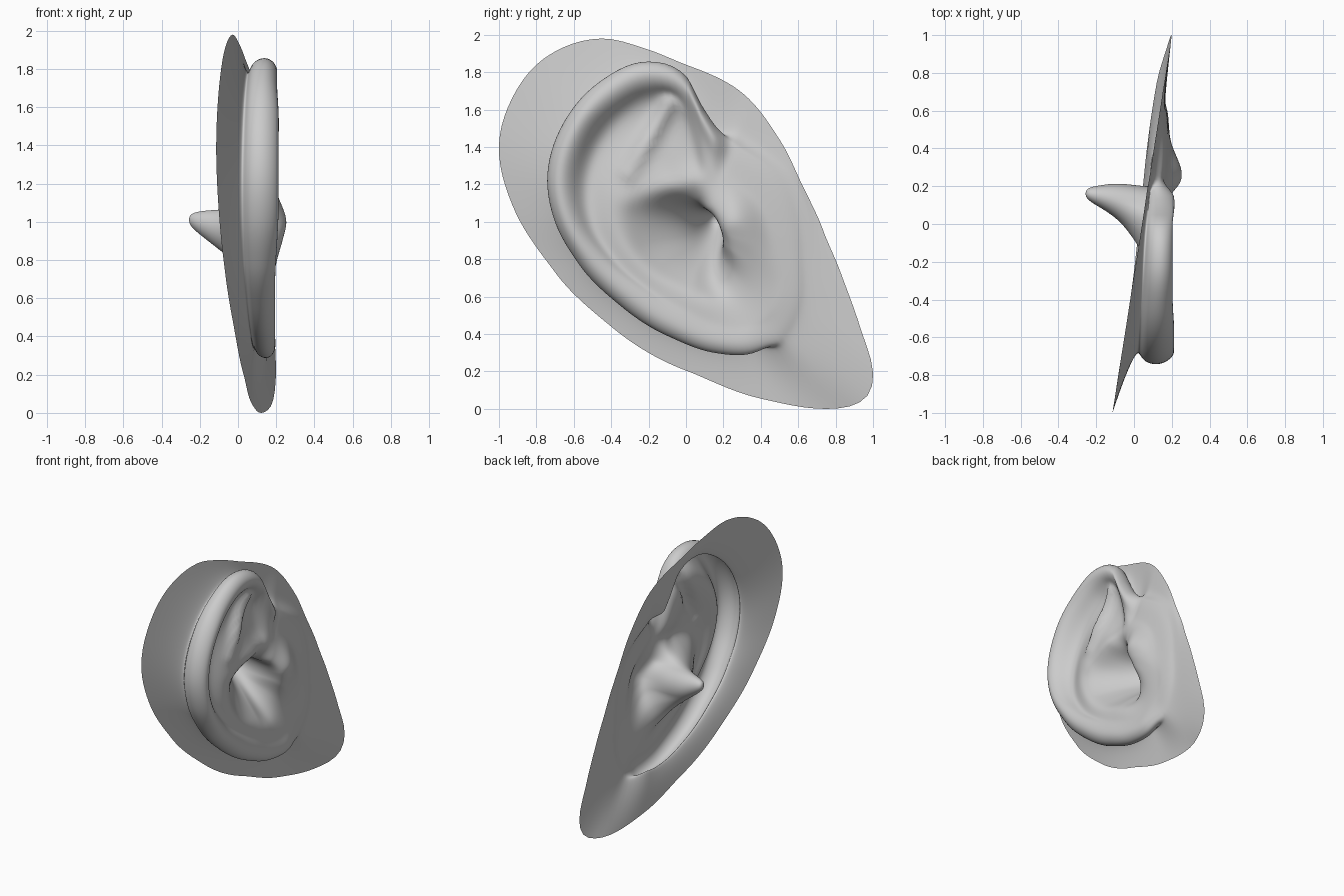
import bpy, bmesh, math
from mathutils import Vector

if "Cube" in bpy.data.objects:
    bpy.data.objects.remove(bpy.data.objects["Cube"])

N = 144              # samples around each contour
STEPS = 6            # rows between neighbouring contours
C = (0.08, 0.96)     # polar centre (y, z)
ANG = [2 * math.pi * i / N for i in range(N)]


def contour(pts, c=C):
    """Resample (y, z, x) points by angle with a periodic Hermite curve on 1/r."""
    k = sorted((math.atan2(z - c[1], y - c[0]) % (2 * math.pi),
                1 / math.hypot(y - c[0], z - c[1]), x) for y, z, x in pts)
    t = 2 * math.pi
    k = ([(a - t, r, x) for a, r, x in k[-2:]] + k
         + [(a + t, r, x) for a, r, x in k[:3]])
    out = []
    for a in ANG:
        i = max(j for j in range(1, len(k) - 2) if k[j][0] <= a)
        p0, p1, p2, p3 = k[i - 1:i + 3]
        h = p2[0] - p1[0]
        u = (a - p1[0]) / h
        val = []
        for d in (1, 2):
            m1 = (p2[d] - p0[d]) / (p2[0] - p0[0]) * h
            m2 = (p3[d] - p1[d]) / (p3[0] - p1[0]) * h
            val.append((2*u**3 - 3*u*u + 1) * p1[d] + (u**3 - 2*u*u + u) * m1
                       + (3*u*u - 2*u**3) * p2[d] + (u**3 - u*u) * m2)
        r = 1 / val[0]
        out.append(Vector((val[1], c[0] + r * math.cos(a), c[1] + r * math.sin(a))))
    return out


def oval(x, y, z, ry, rz):
    return [Vector((x, y + ry * math.cos(a), z + rz * math.sin(a))) for a in ANG]


def smooth(a, b, v):
    t = min(1, max(0, (v - a) / (b - a)))
    return t * t * (3 - 2 * t)


def front(a):
    """1 where the ear melts into the cheek, 0 where the rim stands free."""
    d = math.degrees(a)
    d = d - 360 if d > 180 else d
    return smooth(-69, -51, d) * (1 - smooth(68, 84, d))


def offset(ring, scale, inset, x_back, x_front):
    """Scale / inset a contour towards the centre and give it a new depth."""
    out = []
    for a, p in zip(ANG, ring):
        w = front(a)
        r = math.hypot(p.y - C[0], p.z - C[1])
        r = r * (scale + w * (1.0 - scale) * 2) - inset
        y, z = C[0] + r * math.cos(a), C[1] + r * math.sin(a)
        out.append(Vector((x_back(p) * (1 - w) + x_front(p) * w, y, z)))
    return out


# surrounding skin sheet
edge = [(-.45, 1.98), (-.75, 1.88), (-.94, 1.64), (-1, 1.37), (-.92, 1.07), (-.7, .73),
        (-.4, .44), (0, .205), (.4, .055), (.75, 0), (.95, .05), (1, .2), (.93, .44),
        (.83, .72), (.735, .95), (.62, 1.2), (.5, 1.44), (.3, 1.69), (0, 1.84), (-.2, 1.92)]
sheet = contour([(y, z, .043 + .157 * y - .04 * smooth(.35, 0, z) * smooth(1.05, .8, y))
                 for y, z in edge])

# outer ear outline
ear = contour([(-.2, 1.855, .14), (-.45, 1.755, .13), (-.65, 1.535, .12), (-.74, 1.25, .12),
               (-.7, 1, .12), (-.57, .77, .12), (-.35, .55, .12), (-.1, .39, .13),
               (.15, .3, .14), (.32, .29, .15), (.43, .325, .16), (.53, .37, .16),
               (.62, .55, .17), (.62, .85, .17), (.52, 1.2, .165), (.3, 1.38, .155),
               (.17, 1.5, .135), (.08, 1.63, .135), (0, 1.78, .14)])

# rim: crease behind the ear, back wall, outside, crest, inner lip
crease = offset(ear, .89, 0, lambda p: .07 + .06 * p.y, lambda p: .06 + .17 * p.y)
back = offset(ear, .98, 0, lambda p: .08 + .06 * p.y, lambda p: p.x - .005)
outside = offset(ear, 1.02, 0, lambda p: p.x + .015, lambda p: p.x)
crest = offset(ear, 1, .055,
               lambda p: .235 - .03 * smooth(1.1, .6, p.z) - .015 * smooth(1.6, 1.8, p.z),
               lambda p: p.x + .01)
lip = offset(ear, 1, .143, lambda p: .185, lambda p: p.x + .015)
skin = [s.lerp(c, .58) - Vector((.012 * (1 - front(a)), 0, 0))
        for a, s, c in zip(ANG, sheet, crease)]

# groove inside the rim
groove = contour([(-.02, 1.62, .12), (-.18, 1.66, .09), (-.34, 1.57, .07), (-.47, 1.41, .06),
                  (-.53, 1.2, .075), (-.5, .98, .11), (-.37, .78, .14), (-.19, .63, .16),
                  (0, .53, .175), (.2, .46, .18), (.4, .48, .18), (.48, .65, .18),
                  (.43, .85, .195), (.36, 1.1, .185), (.18, 1.24, .18), (.1, 1.33, .17)])

# inner fold and the flap in front of the canal
fold = contour([(0, 1.42, .11), (-.12, 1.48, .1), (-.25, 1.4, .13), (-.36, 1.27, .155),
                (-.4, 1.1, .175), (-.34, .9, .18), (-.22, .75, .175), (-.05, .65, .175),
                (.1, .585, .18), (.28, .58, .165), (.36, .72, .185), (.33, .9, .235),
                (.28, 1.02, .265), (.2, 1.16, .2), (.1, 1.25, .16)])

# bowl rim and bowl floor
bowl = contour([(.06, 1.17, .15), (-.08, 1.2, .17), (-.2, 1.15, .15), (-.27, 1.03, .125),
                (-.24, .88, .115), (-.13, .76, .12), (.03, .68, .125), (.17, .64, .12),
                (.24, .74, .155), (.23, .86, .22), (.2, .97, .245), (.14, 1.08, .2)])
floor = contour([(.06, 1.09, .09), (-.05, 1.1, .08), (-.13, 1.02, .045), (-.13, .91, .035),
                 (-.06, .82, .04), (.05, .75, .05), (.15, .73, .055), (.2, .8, .1),
                 (.19, .9, .15), (.16, .99, .17), (.11, 1.05, .14)])

# canal funnel
canal = [oval(-.06, .115, .945, .105, .12), oval(-.17, .145, .985, .062, .075),
         oval(-.25, .16, 1.01, .032, .036), oval(-.256, .16, 1.01, .004, .004)]

rings = [sheet, skin, crease, back, outside, crest, lip, groove, fold, bowl, floor] + canal
cage = [rings[0]] * 2 + rings + [rings[-1]] * 2


def ridge(p, a, b, width, height):
    """Soft ridge along a line segment in the (y, z) plane."""
    a, b, q = Vector(a), Vector(b), Vector((p.y, p.z))
    t = min(1, max(0, (q - a).dot(b - a) / (b - a).length_squared))
    d = (q - a.lerp(b, t)).length / width
    return height * math.exp(-d * d) * (.45 + .55 * smooth(0, .5, t))


# loft the contours with a cubic B-spline
bm = bmesh.new()
rows = []
for k in range(len(cage) - 3):
    for s in range(STEPS + (k == len(cage) - 4)):
        t = s / STEPS
        w = ((1 - t)**3 / 6, (3*t**3 - 6*t*t + 4) / 6,
             (-3*t**3 + 3*t*t + 3*t + 1) / 6, t**3 / 6)
        row = []
        for i in range(N):
            p = sum((cage[k + j][i] * w[j] for j in range(4)), Vector())
            # two branches of the inner fold
            m = smooth(6.8, 7.8, k + t) * (1 - smooth(11, 12, k + t))
            p.x += m * (ridge(p, (-.31, 1.26), (-.09, 1.63), .045, .05)
                        + ridge(p, (-.3, 1.12), (.03, 1.22), .07, .03))
            row.append(bm.verts.new(p))
        rows.append(row)
for r0, r1 in zip(rows, rows[1:]):
    for i in range(N):
        j = (i + 1) % N
        bm.faces.new((r0[i], r0[j], r1[j], r1[i]))
bm.faces.new(rows[-1])
bmesh.ops.remove_doubles(bm, verts=bm.verts, dist=1e-5)
bmesh.ops.triangulate(bm, faces=[f for f in bm.faces if len(f.verts) > 4])
for f in bm.faces:
    f.smooth = True

mesh = bpy.data.meshes.new("ear")
bm.to_mesh(mesh)
bm.free()
bpy.context.collection.objects.link(bpy.data.objects.new("ear", mesh))
